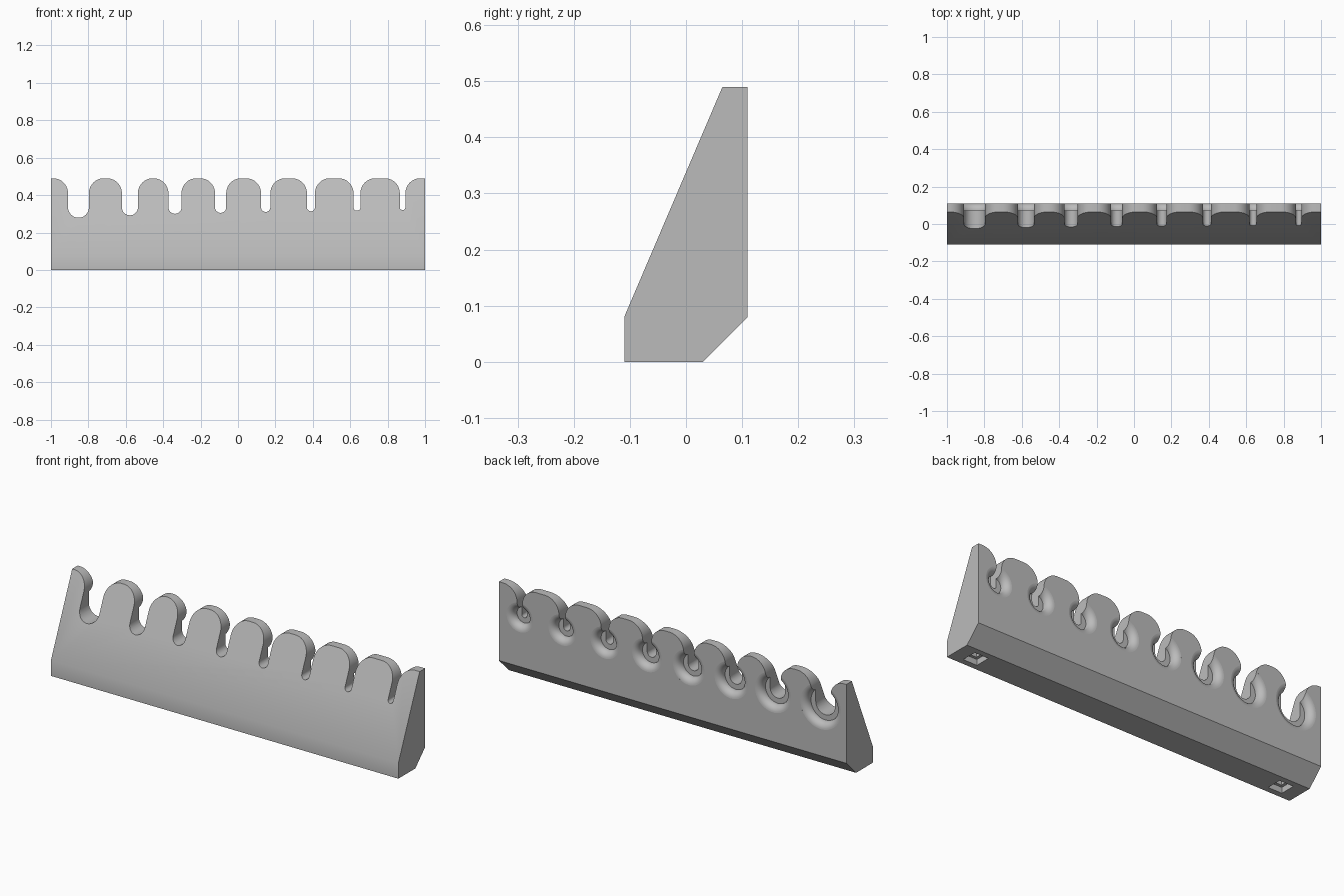
import bpy, bmesh
from math import sin, cos, pi, radians
from mathutils import Matrix

if "Cube" in bpy.data.objects:
    bpy.data.objects.remove(bpy.data.objects["Cube"])

grey = bpy.data.materials.new("plain grey")
grey.use_nodes = True
grey.diffuse_color = (0.5, 0.5, 0.5, 1)
grey.node_tree.nodes["Principled BSDF"].inputs["Base Color"].default_value = (0.5, 0.5, 0.5, 1)

TOP, BACK, BORE_Z = 0.49, 0.11, 0.335


def finish(bm, name):
    bmesh.ops.recalc_face_normals(bm, faces=bm.faces)
    mesh = bpy.data.meshes.new(name)
    bm.to_mesh(mesh)
    bm.free()
    mesh.materials.append(grey)
    obj = bpy.data.objects.new(name, mesh)
    bpy.context.collection.objects.link(obj)
    return obj


def prism(points, offset, name):
    """Extrude a closed outline of 3D points along offset."""
    bm = bmesh.new()
    face = bm.faces.new([bm.verts.new(p) for p in points])
    new = bmesh.ops.extrude_face_region(bm, geom=[face])["geom"]
    verts = [v for v in new if isinstance(v, bmesh.types.BMVert)]
    bmesh.ops.translate(bm, verts=verts, vec=offset)
    return finish(bm, name)


def arc(cx, cz, r, a0, a1, n=16):
    steps = [radians(a0 + (a1 - a0) * i / n) for i in range(n + 1)]
    return [(cx + r * cos(a), cz + r * sin(a)) for a in steps]


def slot_cutter(x, w):
    """Round-bottomed slot that flares into the rounded finger tops."""
    h, r = w / 2, 0.08
    outline = [(x - h - r, 0.6)]
    outline += arc(x - h - r, TOP - r, r, 90, 0)
    outline += arc(x, BORE_Z, h, 180, 360)
    outline += arc(x + h + r, TOP - r, r, 180, 90)
    outline += [(x + h + r, 0.6)]
    return prism([(px, -0.3, pz) for px, pz in outline], (0, 0.6, 0), "slot_cutter")


def seat_cutter(x, w):
    """Round seat in the back face with a rolled-over rim."""
    inner, roll = w / 2 + 0.027, 0.035
    profile = [(0, BACK - roll - 0.003), (inner, BACK - roll - 0.003)]
    profile += arc(inner + roll, BACK - roll, roll, 180, 92, 8)
    profile += [(inner + roll, 0.15), (0, 0.15)]
    bm = bmesh.new()
    verts = [bm.verts.new((r, y, 0)) for r, y in profile]
    edges = [bm.edges.new(pair) for pair in zip(verts, verts[1:])]
    bmesh.ops.spin(bm, geom=verts + edges, cent=(0, 0, 0), axis=(0, 1, 0),
                   angle=2 * pi, steps=48)
    bmesh.ops.remove_doubles(bm, verts=bm.verts, dist=0.0001)
    bmesh.ops.translate(bm, verts=bm.verts, vec=(x, 0, BORE_Z))
    return finish(bm, "seat_cutter")


def box_cutter(x, y, size, depth):
    bm = bmesh.new()
    bmesh.ops.create_cube(bm, size=1, matrix=Matrix.Translation((x, y, 0))
                          @ Matrix.Diagonal((size, size, 2 * depth, 1)))
    return finish(bm, "pocket_cutter")


# Body: sloped front, chamfered lower back
side = [(-0.11, 0), (0.03, 0), (BACK, 0.08), (BACK, TOP), (0.065, TOP), (-0.11, 0.08)]
rack = prism([(-1, y, z) for y, z in side], (2, 0, 0), "holder_rack")

# Slots and seats, wide to narrow
slots = [(-0.853, 0.112), (-0.578, 0.086), (-0.337, 0.07), (-0.093, 0.06),
         (0.148, 0.05), (0.39, 0.043), (0.636, 0.037), (0.88, 0.03)]
cutters = []
for x, w in slots:
    cutters += [slot_cutter(x, w), seat_cutter(x, w)]

# Stepped square pockets under both ends
for x in (-0.89, 0.89):
    cutters += [box_cutter(x, -0.04, 0.08, 0.03), box_cutter(x, -0.04, 0.05, 0.07)]

bpy.ops.object.select_all(action="DESELECT")
bpy.context.view_layer.objects.active = rack
rack.select_set(True)
for cutter in cutters:
    cutter.hide_render = True
    mod = rack.modifiers.new("cut", "BOOLEAN")
    mod.operation, mod.solver, mod.object = "DIFFERENCE", "EXACT", cutter
    bpy.ops.object.modifier_apply(modifier=mod.name)
    bpy.data.objects.remove(cutter)

bpy.ops.object.shade_smooth_by_angle(angle=radians(30))
